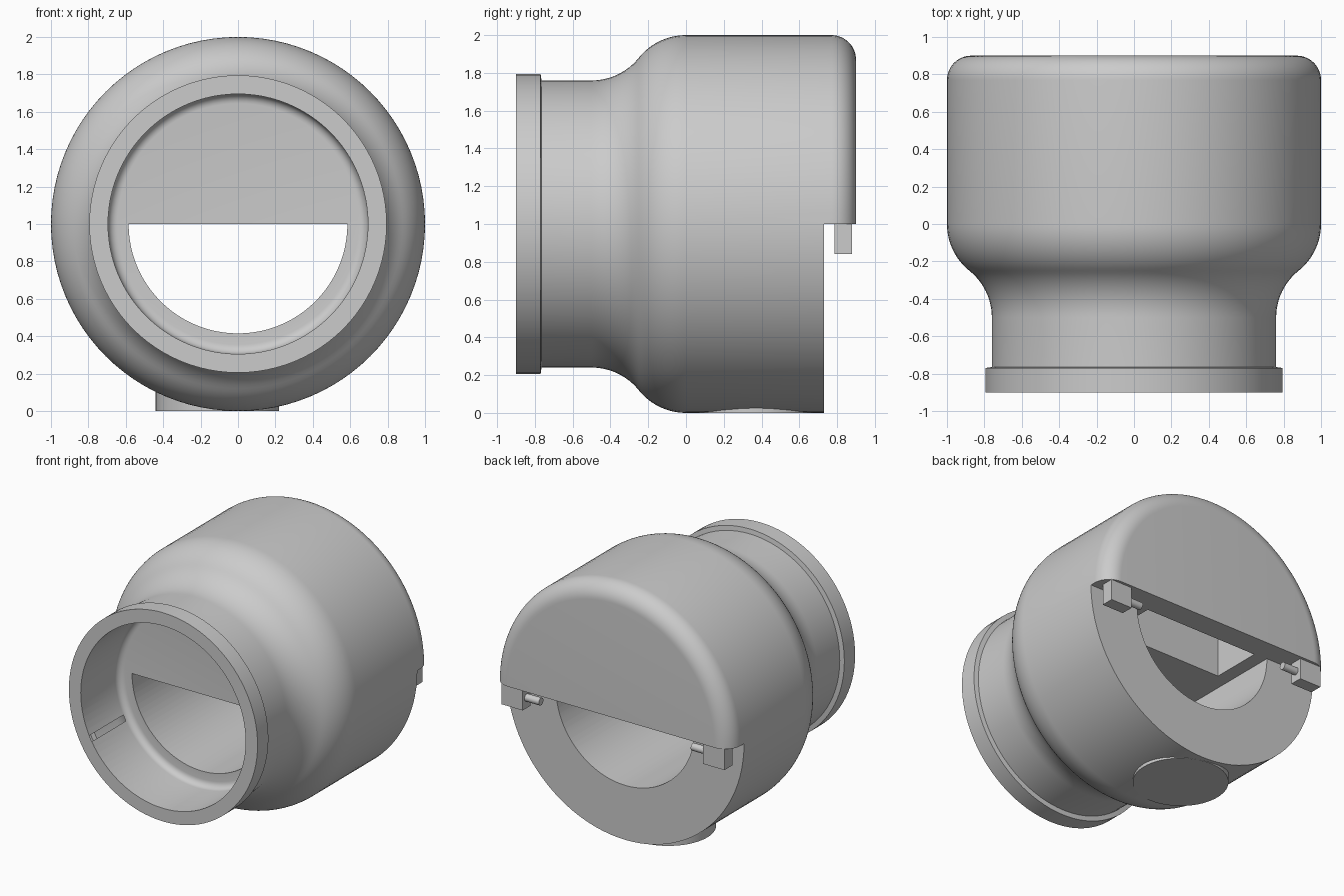
import bpy, bmesh, math
from mathutils import Matrix, Vector

cube = bpy.data.objects.get("Cube")
if cube:
    bpy.data.objects.remove(cube, do_unlink=True)

grey = bpy.data.materials.new("plain grey")
grey.use_nodes = True
grey.diffuse_color = (0.6, 0.6, 0.6, 1)
grey.node_tree.nodes["Principled BSDF"].inputs["Base Color"].default_value = (0.6, 0.6, 0.6, 1)

AXIS = Vector((0, 0, 1))  # the pipe axis runs along y at this height


def finish(name, bm):
    bmesh.ops.remove_doubles(bm, verts=bm.verts, dist=1e-4)
    bmesh.ops.recalc_face_normals(bm, faces=bm.faces)
    mesh = bpy.data.meshes.new(name)
    bm.to_mesh(mesh)
    bm.free()
    mesh.materials.append(grey)
    obj = bpy.data.objects.new(name, mesh)
    bpy.context.collection.objects.link(obj)
    return obj


def lathe(name, profile, steps=96):
    """Spin (y, radius) points around the pipe axis."""
    bm = bmesh.new()
    verts = [bm.verts.new((0, y, 1 + r)) for y, r in profile]
    edges = [bm.edges.new(pair) for pair in zip(verts, verts[1:])]
    bmesh.ops.spin(bm, geom=verts + edges, cent=AXIS, axis=(0, 1, 0),
                   angle=math.tau, steps=steps)
    return finish(name, bm)


def box(name, low, high):
    low, high = Vector(low), Vector(high)
    bm = bmesh.new()
    bmesh.ops.create_cube(bm, size=1, matrix=Matrix.Translation((low + high) / 2)
                          @ Matrix.Diagonal((*(high - low), 1)))
    return finish(name, bm)


def cylinder(name, radius, depth, matrix, sides):
    bm = bmesh.new()
    bmesh.ops.create_cone(bm, cap_ends=True, segments=sides, radius1=radius,
                          radius2=radius, depth=depth, matrix=matrix)
    return finish(name, bm)


def arc(cy, cr, radius, start, end, n=12):
    """Points on an arc in the (y, radius) plane, angles in degrees."""
    angles = [math.radians(start + (end - start) * i / n) for i in range(n + 1)]
    return [(cy + radius * math.cos(a), cr + radius * math.sin(a)) for a in angles]


def smooth(obj):
    bpy.ops.object.select_all(action='DESELECT')
    obj.select_set(True)
    bpy.context.view_layer.objects.active = obj
    bpy.ops.object.shade_smooth_by_angle(angle=math.radians(30))


# Outer body: collar, neck, S-shaped shoulder, barrel and rounded back
RING, NECK, FRONT, BACK, ROUND = 0.795, 0.76, -0.9, 0.9, 0.13
rise, run = 1 - NECK, 0.5
bend = (rise ** 2 + run ** 2) / (4 * rise)
turn = math.degrees(math.asin(run / 2 / bend))
profile = [(FRONT, 0), (FRONT, RING), (-0.77, RING), (-0.765, NECK)]
profile += arc(-run, NECK + bend, bend, -90, -90 + turn)
profile += arc(0, 1 - bend, bend, 90 + turn, 90)
profile += arc(BACK - ROUND, 1 - ROUND, ROUND, 90, 0)
profile += [(BACK, 0)]
body = lathe("pipe_body", profile)

# Front socket with a filleted floor
STEP, FILLET = -0.44, 0.05
socket = lathe("socket_cutter", [(-1.1, 0), (-1.1, 0.695)]
               + arc(STEP - FILLET, 0.695 - FILLET, FILLET, 90, 0, 6) + [(STEP, 0)])

# Half-round passage below the axis
bm = bmesh.new()
rim = [bm.verts.new((0.585 * math.cos(a), -0.6, 1 - 0.585 * math.sin(a)))
       for a in (math.pi * i / 48 for i in range(49))]
face = bm.faces.new(rim)
grown = bmesh.ops.extrude_face_region(bm, geom=[face])["geom"]
bmesh.ops.translate(bm, vec=(0, 1.45, 0),
                    verts=[v for v in grown if isinstance(v, bmesh.types.BMVert)])
passage = finish("passage_cutter", bm)

# Lower back step and the pocket above the passage
step = box("step_cutter", (-1.2, 0.73, -0.2), (1.2, 1.2, 1))
pocket = box("pocket_cutter", (-0.48, 0.33, 0.9), (0.48, 0.72, 1.55))

bpy.context.view_layer.objects.active = body
for cutter in (socket, passage, step, pocket):
    cutter.hide_render = True
    mod = body.modifiers.new(cutter.name, 'BOOLEAN')
    mod.operation = 'DIFFERENCE'
    mod.solver = 'EXACT'
    mod.object = cutter
    bpy.ops.object.modifier_apply(modifier=mod.name)
    bpy.data.objects.remove(cutter, do_unlink=True)
smooth(body)

# Round foot pad underneath, set off-centre
smooth(cylinder("foot_pad", 0.33, 0.2, Matrix.Translation((-0.11, 0.37, 0.1)), 64))

# Hinge lugs with inward pegs under the back cap
for side, label in ((1, "left"), (-1, "right")):
    xs = sorted((side * 0.76, side * 0.94))
    box(label + "_lug", (xs[0], 0.785, 0.84), (xs[1], 0.88, 1.01))
    peg = Matrix.Translation((side * 0.71, 0.83, 0.92)) @ Matrix.Rotation(math.pi / 2, 4, 'Y')
    smooth(cylinder(label + "_peg", 0.028, 0.14, peg, 24))
